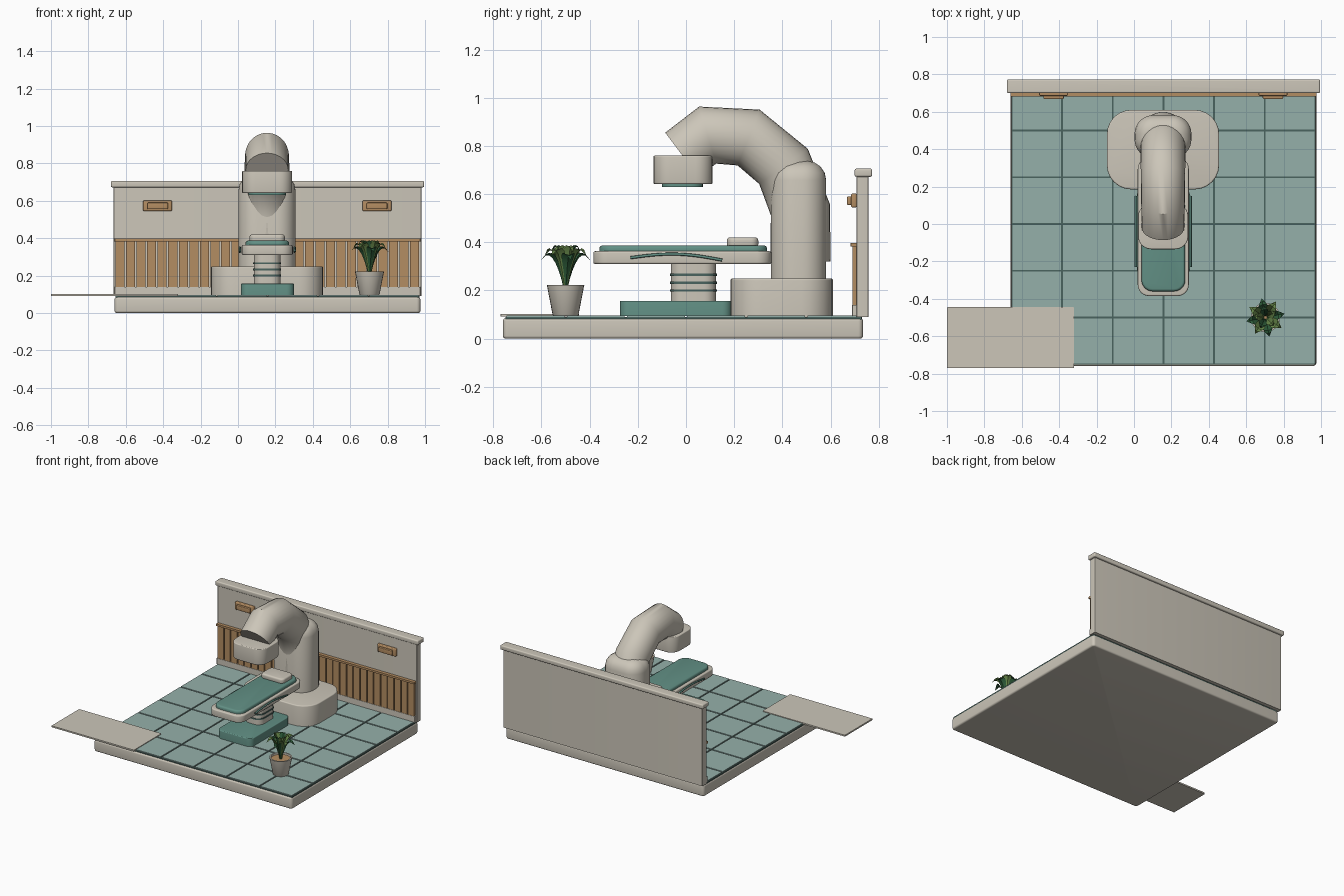
import bpy, bmesh, math
from mathutils import Vector

cube = bpy.data.objects.get("Cube")
if cube:
    bpy.data.objects.remove(cube)


def material(name, hexcode):
    lin = []
    for i in (0, 2, 4):
        c = int(hexcode[i:i + 2], 16) / 255
        lin.append(c / 12.92 if c <= 0.04045 else ((c + 0.055) / 1.055) ** 2.4)
    m = bpy.data.materials.new(name)
    m.use_nodes = True
    m.diffuse_color = (*lin, 1)
    m.node_tree.nodes["Principled BSDF"].inputs["Base Color"].default_value = (*lin, 1)
    return m


cream = material("warm cream", "CCC6B9")
tile_teal = material("pale teal tile", "95B0AA")
teal = material("cushion teal", "629085")
grout = material("dark grout", "4A645F")
wood = material("oak wood", "B48D62")
dark_green = material("dark leaf green", "2C5A38")
light_green = material("light leaf green", "67884A")


def finish(name, bm, *mats, angle=35):
    bmesh.ops.recalc_face_normals(bm, faces=bm.faces)
    me = bpy.data.meshes.new(name)
    bm.to_mesh(me)
    bm.free()
    for m in mats:
        me.materials.append(m)
    me.polygons.foreach_set("use_smooth", [True] * len(me.polygons))
    me.set_sharp_from_angle(angle=math.radians(angle))
    ob = bpy.data.objects.new(name, me)
    bpy.context.collection.objects.link(ob)
    return ob


def loft(bm, rings):
    """Skin a list of equally sized closed rings and cap both ends."""
    vs = [[bm.verts.new(p) for p in ring] for ring in rings]
    n = len(vs[0])
    for a, b in zip(vs, vs[1:]):
        for i in range(n):
            bm.faces.new((a[i], a[(i + 1) % n], b[(i + 1) % n], b[i]))
    bm.faces.new(vs[0][::-1])
    bm.faces.new(vs[-1])


def outline(x0, x1, y0, y1, r, z, steps):
    pts = []
    corners = ((x1 - r, y1 - r), (x0 + r, y1 - r), (x0 + r, y0 + r), (x1 - r, y0 + r))
    for q, (cx, cy) in enumerate(corners):
        for s in range(steps + 1):
            a = math.pi / 2 * (q + s / steps)
            pts.append((cx + r * math.cos(a), cy + r * math.sin(a), z))
    return pts


def slab(name, x, y, z, mat, r=0.01, top=0.0, bottom=0.0, steps=6):
    """Block with rounded upright corners and filleted top and bottom rims."""
    levels = []
    for k in range(5):
        a = math.pi / 2 * k / 4
        levels.append((z[0] + bottom * (1 - math.sin(a)), bottom * (1 - math.cos(a))))
    levels = levels[::-1] if bottom else [(z[0], 0)]
    levels.sort()
    if top:
        for k in range(5):
            a = math.pi / 2 * k / 4
            levels.append((z[1] - top * (1 - math.sin(a)), top * (1 - math.cos(a))))
    else:
        levels.append((z[1], 0))
    bm = bmesh.new()
    loft(bm, [outline(x[0] + i, x[1] - i, y[0] + i, y[1] - i, max(r - i, 0.002), h, steps)
              for h, i in levels])
    return finish(name, bm, mat)


def box(bm, x, y, z):
    loft(bm, [[(x[0], y[0], h), (x[1], y[0], h), (x[1], y[1], h), (x[0], y[1], h)] for h in z])


CX = 0.155  # centre line of the room

# Floor
slab("floor_base", (-0.66, 0.975), (-0.76, 0.735), (0, 0.085), cream, 0.02, 0.012, 0.012)
slab("floor_grout", (-0.655, 0.97), (-0.75, 0.73), (0.08, 0.09), grout, 0.005)
bm = bmesh.new()
pitch, gap = 1.625 / 6, 0.005
for i in range(6):
    for j in range(6):
        x, y = -0.655 + i * pitch, -0.75 + j * 0.25
        box(bm, (x + gap, x + pitch - gap), (y + gap, min(y + 0.25 - gap, 0.73)), (0.086, 0.097))
finish("floor_tiles", bm, tile_teal)
slab("entry_mat", (-1, -0.32), (-0.77, -0.445), (0.091, 0.102), cream, 0.004)

# Back wall with slatted panelling
slab("back_wall", (-0.665, 0.98), (0.708, 0.757), (0.09, 0.68), cream, 0.004)
slab("wall_cap", (-0.68, 0.995), (0.7, 0.773), (0.672, 0.706), cream, 0.008, 0.008, 0.008)
slab("skirting", (-0.66, 0.975), (0.69, 0.71), (0.095, 0.14), cream, 0.003)
slab("panel_rail", (-0.66, 0.975), (0.683, 0.71), (0.383, 0.398), wood, 0.003)
bm = bmesh.new()
pitch = 1.63 / 29
for i in range(29):
    x = -0.658 + i * pitch
    box(bm, (x + 0.004, x + pitch - 0.004), (0.692, 0.71), (0.138, 0.385))
finish("panel_slats", bm, wood)
for side, x in (("right", -0.43), ("left", 0.743)):
    slab(side + "_wall_light_plate", (x - 0.077, x + 0.077), (0.685, 0.71), (0.545, 0.602), wood, 0.008, 0.006, 0.006)
    slab(side + "_wall_light_front", (x - 0.055, x + 0.055), (0.668, 0.69), (0.555, 0.59), wood, 0.008, 0.005, 0.005)

# Machine foot and column
slab("machine_foot", (-0.145, 0.455), (0.185, 0.61), (0.09, 0.25), cream, 0.13, 0.008)
slab("machine_column", (0.003, 0.307), (0.352, 0.582), (0.24, 0.738), cream, 0.1, 0.08, steps=8)

# Curved arm: mitred tube swept along a bent path
path = [Vector((0, y, z)) for y, z in ((-0.018, 0.764), (0.09, 0.845), (0.26, 0.835),
                                       (0.405, 0.715), (0.475, 0.535), (0.475, 0.32))]
rings = []
for i, p in enumerate(path):
    d_in = (p - path[max(i - 1, 0)]).normalized()
    d_out = (path[min(i + 1, len(path) - 1)] - p).normalized()
    tangent = (d_in + d_out).normalized()
    across = Vector((0, -tangent.z, tangent.y))
    stretch = 1 / max(tangent.dot(d_out if d_out.length else d_in), 0.5)
    rad = 0.114 + 0.011 * i / 5
    rings.append([p + Vector((CX + rad * math.cos(a), 0, 0)) + across * rad * stretch * math.sin(a)
                  for a in (math.tau * k / 28 for k in range(28))])
bm = bmesh.new()
loft(bm, rings)
finish("machine_arm", bm, cream, angle=40)

# Scanning head
slab("machine_head", (0.022, 0.29), (-0.135, 0.11), (0.642, 0.76), cream, 0.07, 0.006, 0.006)
slab("head_lens", (0.055, 0.257), (-0.1, 0.07), (0.63, 0.645), teal, 0.05)

# Treatment bed
slab("bed_foot", (0.015, 0.3), (-0.275, 0.19), (0.095, 0.157), teal, 0.04, 0.006)
slab("bed_lift", (0.085, 0.227), (-0.063, 0.125), (0.15, 0.315), cream, 0.05)
for n, z in enumerate((0.2, 0.232, 0.266)):
    slab(f"bed_lift_ring_{n + 1}", (0.081, 0.231), (-0.067, 0.129), (z - 0.005, z + 0.005), grout, 0.054)
slab("bed_frame", (0.02, 0.293), (-0.385, 0.355), (0.31, 0.363), cream, 0.06, 0.008, 0.008)
slab("bed_cushion", (0.04, 0.274), (-0.36, 0.337), (0.358, 0.387), teal, 0.06, 0.014)
slab("bed_pillow", (0.062, 0.25), (0.17, 0.3), (0.383, 0.42), cream, 0.03, 0.012, 0.008)
for side, x in (("right", 0.01), ("left", 0.303)):
    curve = bpy.data.curves.new(side + "_bed_rail", "CURVE")
    curve.dimensions = "3D"
    curve.bevel_depth = 0.006
    curve.bevel_resolution = 2
    curve.use_fill_caps = True
    spline = curve.splines.new("POLY")
    spline.points.add(12)
    for k, pt in enumerate(spline.points):
        t = k / 12
        pt.co = (x, -0.23 + 0.38 * t, 0.336 + 0.02 * math.sin(math.pi * t) - 0.01 * t, 1)
    curve.materials.append(teal)
    bpy.context.collection.objects.link(bpy.data.objects.new(side + "_bed_rail", curve))

# Potted plant
PX, PY = 0.703, -0.5


def lathe(name, profile, mat):
    bm = bmesh.new()
    loft(bm, [[(PX + r * math.cos(math.tau * k / 24), PY + r * math.sin(math.tau * k / 24), z)
               for k in range(24)] for r, z in profile])
    finish(name, bm, mat)


lathe("plant_pot", ((0.05, 0.095), (0.054, 0.1), (0.076, 0.214), (0.078, 0.222),
                    (0.068, 0.222), (0.065, 0.2)), cream)
lathe("plant_soil", ((0.06, 0.198), (0.067, 0.21)), wood)


def leaf(bm, angle, reach, height, width, mat_index):
    """Folded leaf that fans out from the soil and droops at its tip."""
    out = Vector((math.cos(angle), math.sin(angle), 0))
    side = Vector((-out.y, out.x, 0))
    rows = []
    for k in range(8):
        t = k / 7
        mid = Vector((PX, PY, 0.205)) + out * (0.008 + reach * t ** 1.2)
        mid.z += height * math.sin(t * 1.9) - 0.02 * t ** 4
        w = width * (0.12 + 0.88 * math.sin(math.pi * t ** 1.5)) * (1 - 0.85 * t ** 8)
        lift = Vector((0, 0, 0.4 * w)) - out * 0.3 * w
        rows.append([bm.verts.new(p) for p in (mid - side * w + lift, mid, mid + side * w + lift)])
    for a, b in zip(rows, rows[1:]):
        for c in range(2):
            bm.faces.new((a[c], a[c + 1], b[c + 1], b[c])).material_index = mat_index


bm = bmesh.new()
for i in range(8):
    leaf(bm, math.tau * i / 8 + 0.2, 0.095, 0.15 + 0.02 * (i % 2), 0.028, i % 2)
for i in range(5):
    leaf(bm, math.tau * i / 5 + 0.5, 0.055, 0.185, 0.022, (i + 1) % 2)
finish("plant_leaves", bm, dark_green, light_green)
